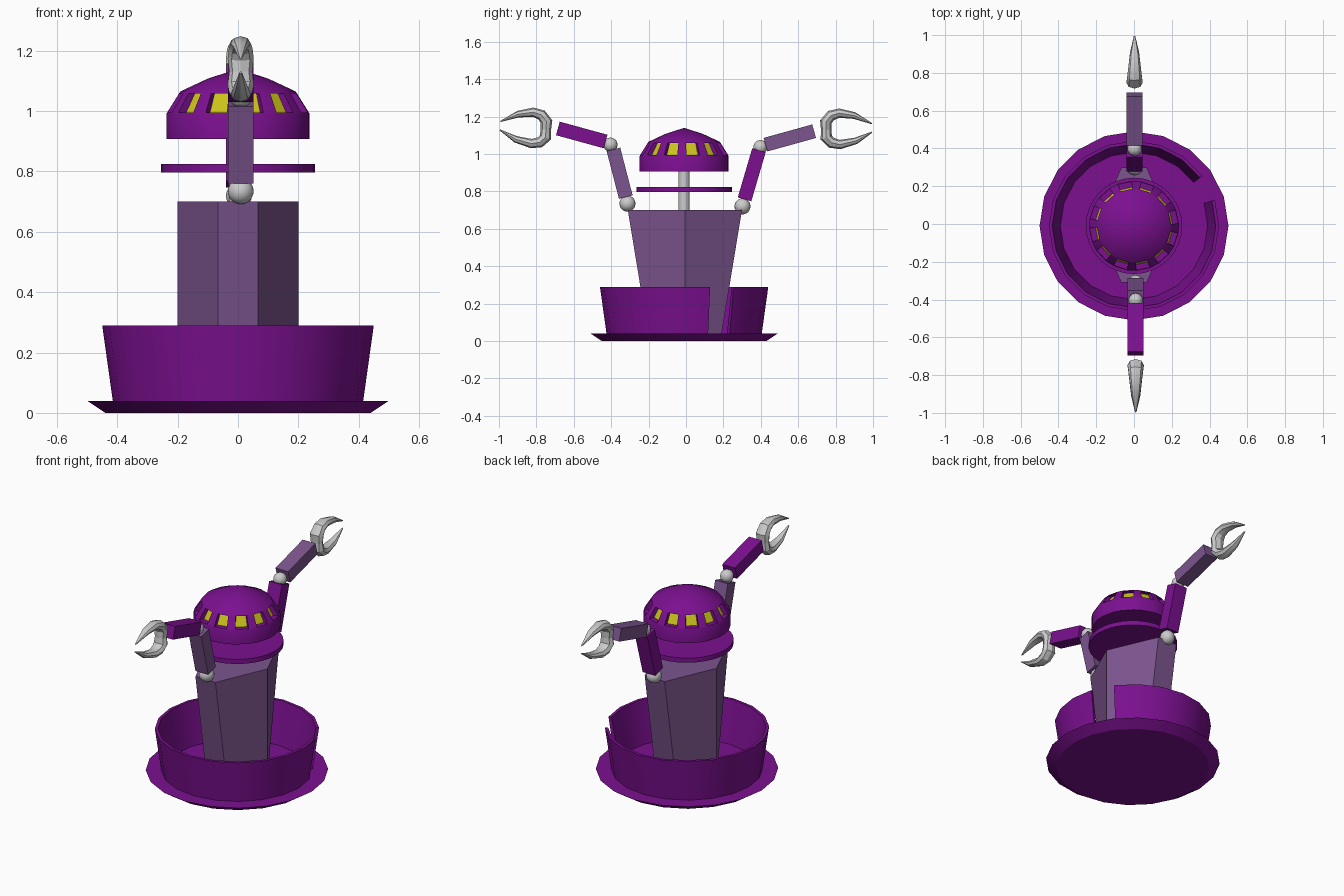
import bpy, bmesh, math
from mathutils import Vector, Matrix

if "Cube" in bpy.data.objects:
    bpy.data.objects.remove(bpy.data.objects["Cube"])

CY = -0.01  # the body axis sits slightly forward of the arm span's centre


def material(name, rgb):
    m = bpy.data.materials.new(name)
    m.diffuse_color = (*rgb, 1)
    m.use_nodes = True
    m.node_tree.nodes["Principled BSDF"].inputs["Base Color"].default_value = m.diffuse_color
    return m


PURPLE = material("purple", (0.2, 0.005, 0.28))
MAUVE = material("mauve", (0.2, 0.09, 0.27))
YELLOW = material("yellow", (0.6, 0.54, 0.01))


def finish(bm, name, *mats):
    bmesh.ops.remove_doubles(bm, verts=bm.verts, dist=1e-5)
    bmesh.ops.recalc_face_normals(bm, faces=bm.faces)
    me = bpy.data.meshes.new(name)
    bm.to_mesh(me)
    bm.free()
    for m in mats:
        me.materials.append(m)
    ob = bpy.data.objects.new(name, me)
    bpy.context.collection.objects.link(ob)
    bpy.ops.object.select_all(action='DESELECT')
    ob.select_set(True)
    bpy.context.view_layer.objects.active = ob
    bpy.ops.object.shade_smooth_by_angle(angle=math.radians(30))
    return ob


def bridge(bm, a, b, closed=True):
    """Quads between two equal rows of vertices."""
    n = len(a)
    return [bm.faces.new((a[i], a[(i + 1) % n], b[(i + 1) % n], b[i]))
            for i in range(n if closed else n - 1)]


def lathe(profile, degrees):
    """Revolve (radius, z) points through the listed angles; returns bmesh and face bands."""
    bm = bmesh.new()
    rows = [[bm.verts.new((r * math.cos(math.radians(d)), CY + r * math.sin(math.radians(d)), z))
             for d in degrees] for r, z in profile]
    return bm, [bridge(bm, a, b) for a, b in zip(rows, rows[1:])]


def steps(n):
    return [i * 360 / n for i in range(n)]


# Base plate, flared upwards
bm, _ = lathe([(1e-6, 0), (0.44, 0), (0.5, 0.04), (1e-6, 0.04)], steps(20))
finish(bm, "base_plate", PURPLE)

# Tub wall with one segment left open
bm = bmesh.new()
section = [(0.415, 0.04), (0.45, 0.29), (0.433, 0.29), (0.39, 0.04)]
rings = []
for i in range(2, 22):
    a = i * math.tau / 20
    rings.append([bm.verts.new((r * math.cos(a), CY + r * math.sin(a), z)) for r, z in section])
for a, b in zip(rings, rings[1:]):
    bridge(bm, a, b)
bm.faces.new(rings[0])
bm.faces.new(rings[-1])
finish(bm, "tub_wall", PURPLE)

# Six-sided torso, widening to the shoulders
bm = bmesh.new()
rows = []
for y, z in ((0.195, 0.03), (0.305, 0.7)):
    outline = [(0.2, 0), (0.067, y), (-0.067, y), (-0.2, 0), (-0.067, -y), (0.067, -y)]
    rows.append([bm.verts.new((px, py - 0.006, z)) for px, py in outline])
bridge(bm, *rows)
for row in rows:
    bm.faces.new(row)
finish(bm, "torso", MAUVE)

# Neck and collar disc
bm, _ = lathe([(1e-6, 0.69), (0.03, 0.69), (0.03, 0.92), (1e-6, 0.92)], steps(16))
finish(bm, "neck")
bm, _ = lathe([(1e-6, 0.797), (0.255, 0.797), (0.255, 0.825), (1e-6, 0.825)], steps(32))
finish(bm, "collar", PURPLE)

# Domed head with twelve recessed windows
angles = []
for i in range(12):
    mid = -90 + 12 + i * 30
    angles += [mid - 9, mid + 9]
profile = [(1e-6, 0.907), (0.238, 0.907), (0.238, 0.99), (0.235, 0.996),
           (0.196, 1.058), (0.19, 1.066), (0.1, 1.108), (1e-6, 1.14)]
bm, bands = lathe(profile, angles)
panes = bmesh.ops.extrude_discrete_faces(bm, faces=bands[3][::2])["faces"]
for f in panes:
    f.material_index = 1
    for v in f.verts:
        v.co.x *= 0.87
        v.co.y = CY + (v.co.y - CY) * 0.87
finish(bm, "head", PURPLE, YELLOW)


# Arm helpers: ball joint, square beam and tapered finger
def ball(name, centre, r):
    bm = bmesh.new()
    bmesh.ops.create_uvsphere(bm, u_segments=16, v_segments=10, radius=r,
                              matrix=Matrix.Translation(centre))
    finish(bm, name)


def beam(name, start, end, mat):
    start, end = Vector(start), Vector(end)
    d = end - start
    frame = Matrix.Translation((start + end) / 2) @ d.to_track_quat('Y', 'Z').to_matrix().to_4x4()
    bm = bmesh.new()
    bmesh.ops.create_cube(bm, size=1, matrix=frame @ Matrix.Diagonal((0.085, d.length, 0.075, 1)))
    finish(bm, name, mat)


def finger(bm, path, frame):
    """Sweep an eight-sided oval along (reach, height, radius) points."""
    rings = []
    pts = [Vector((0, u, w)) for u, w, _ in path]
    for i, (_, _, r) in enumerate(path):
        t = (pts[min(i + 1, len(pts) - 1)] - pts[max(i - 1, 0)]).normalized()
        side = Vector((0, -t.z, t.y))
        rings.append([bm.verts.new(frame @ (pts[i] + Vector((1.35 * r * math.cos(a), 0, 0))
                                            + side * r * math.sin(a)))
                      for a in (k * math.tau / 8 for k in range(8))])
    for a, b in zip(rings, rings[1:]):
        bridge(bm, a, b)
    bm.faces.new(rings[0])
    bm.faces.new(rings[-1])


UPPER = [(0.022, -0.022, 0.026), (0.022, 0.045, 0.032), (0.05, 0.078, 0.029),
         (0.095, 0.09, 0.025), (0.175, 0.075, 0.018), (0.268, 0.03, 0.003)]
LOWER = [(0.022, 0.022, 0.026), (0.022, -0.04, 0.032), (0.05, -0.068, 0.029),
         (0.095, -0.078, 0.025), (0.18, -0.06, 0.018), (0.268, -0.015, 0.003)]


def arm(label, s, x, shoulder, upper, elbow, fore, wrist, tilt, upper_mat, fore_mat):
    """s = -1 reaches forward, +1 back; points are (distance along y, z)."""
    def at(p):
        return Vector((x, s * p[0], p[1]))
    ball(label + "_shoulder", at(shoulder), 0.043)
    beam(label + "_upper_arm", at(upper[0]), at(upper[1]), upper_mat)
    ball(label + "_elbow", at(elbow), 0.038)
    beam(label + "_forearm", at(fore[0]), at(fore[1]), fore_mat)
    frame = (Matrix.Translation(at(wrist)) @ Matrix.Diagonal((1, s, 1, 1))
             @ Matrix.Rotation(tilt, 4, 'X'))
    bm = bmesh.new()
    finger(bm, UPPER, frame)
    finger(bm, LOWER, frame)
    finish(bm, label + "_claw")


arm("front", -1, 0.009, (0.313, 0.735), ((0.322, 0.77), (0.388, 1.025)), (0.404, 1.05),
    ((0.43, 1.067), (0.685, 1.137)), (0.727, 1.128), 0.06, MAUVE, PURPLE)
arm("back", 1, 0.003, (0.302, 0.72), ((0.313, 0.758), (0.39, 1.02)), (0.398, 1.037),
    ((0.425, 1.05), (0.685, 1.122)), (0.727, 1.127), 0.02, PURPLE, MAUVE)
